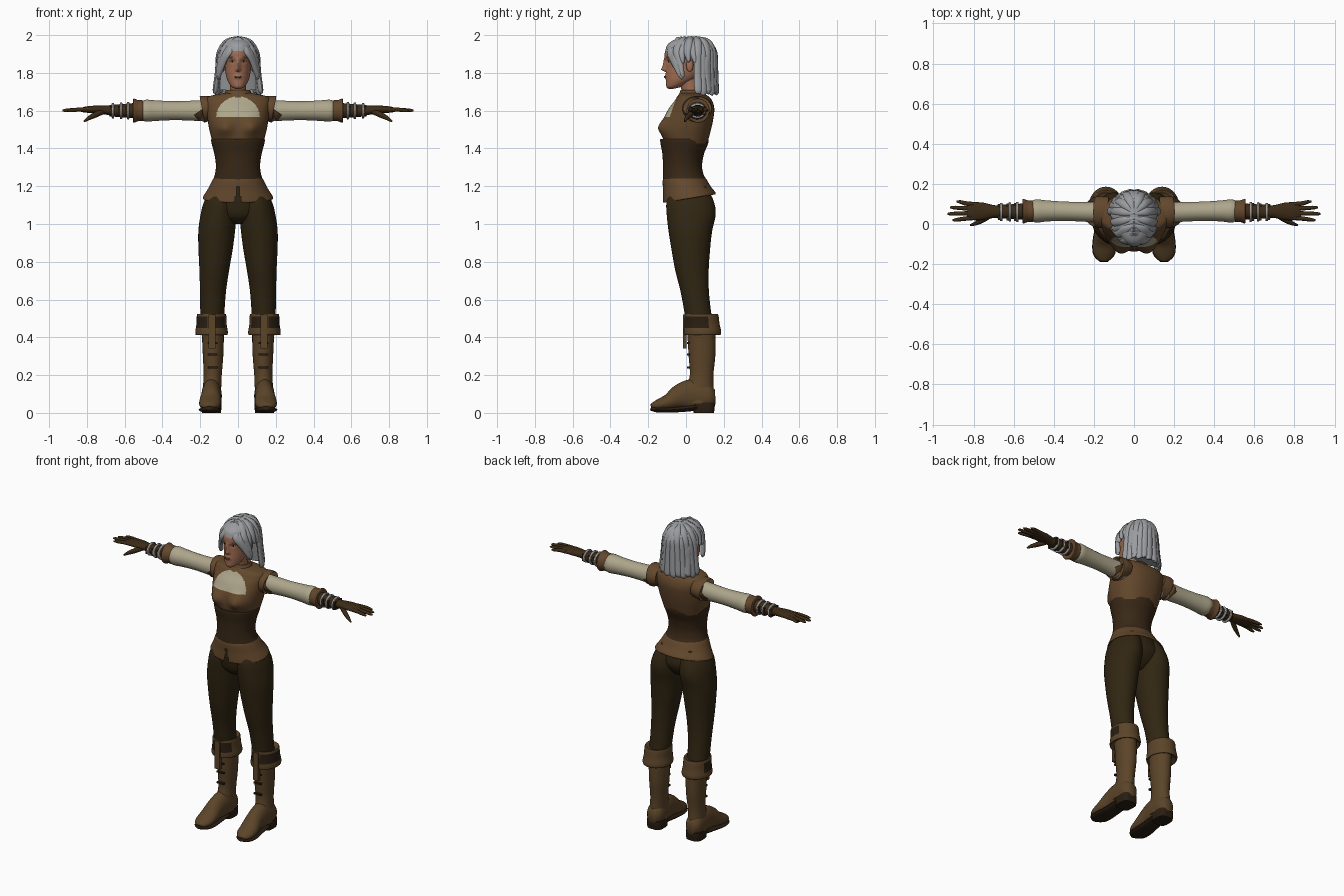
import bpy, bmesh, math
from mathutils import Vector, Matrix


def mat(name, r, g, b):
    m = bpy.data.materials.new(name)
    m.diffuse_color = (r, g, b, 1)
    return m


SKIN = mat("skin", .36, .155, .088)
HAIR = mat("silver_hair", .33, .335, .35)
VEST = mat("vest_leather", .125, .064, .025)
CORSET = mat("corset_leather", .040, .021, .008)
PANTS = mat("trouser_cloth", .030, .019, .006)
BOOT = mat("boot_leather", .105, .058, .022)
CREAM = mat("cream_cloth", .42, .38, .26)
GLOVE = mat("glove_leather", .045, .024, .008)
METAL = mat("buckle_metal", .32, .31, .30)
DARK = mat("dark_trim", .022, .013, .006)


def smooth(keys, n):
    """Catmull-Rom samples through equal-length tuples."""
    out, last = [], len(keys) - 1
    for i in range(n + 1):
        t = i / n * last
        k = min(int(t), last - 1)
        t -= k
        p = [keys[max(0, min(last, k + d))] for d in (-1, 0, 1, 2)]
        out.append(tuple(.5 * (2 * b + (c - a) * t + (2 * a - 5 * b + 4 * c - d) * t * t
                               + (3 * b - a - 3 * c + d) * t ** 3) for a, b, c, d in zip(*p)))
    return out


def finish(name, bm, mats, mirror=False, rule=None, angle=50):
    bmesh.ops.recalc_face_normals(bm, faces=bm.faces)
    me = bpy.data.meshes.new(name)
    bm.to_mesh(me)
    bm.free()
    ob = bpy.data.objects.new(name, me)
    bpy.context.collection.objects.link(ob)
    for m in mats:
        me.materials.append(m)
    if rule:
        for p in me.polygons:
            p.material_index = rule(p.center)
    bpy.ops.object.select_all(action='DESELECT')
    bpy.context.view_layer.objects.active = ob
    ob.select_set(True)
    bpy.ops.object.shade_smooth_by_angle(angle=math.radians(angle))
    if mirror:
        ob.modifiers.new("mirror", 'MIRROR').use_mirror_merge = False
    return ob


def loft(name, rings, mats, cut=None, **kw):
    bm = bmesh.new()
    vs = [[bm.verts.new(p) for p in r] for r in rings]
    n = len(vs[0])
    for a, b in zip(vs, vs[1:]):
        for i in range(n):
            bm.faces.new((a[i], a[(i + 1) % n], b[(i + 1) % n], b[i]))
    bm.faces.new(vs[0])
    bm.faces.new(vs[-1])
    if cut:
        gone = [f for f in bm.faces if cut(f.calc_center_median())]
        bmesh.ops.delete(bm, geom=gone, context='FACES')
    return finish(name, bm, mats, **kw)


def sgn_pow(v, p):
    return math.copysign(abs(v) ** p, v)


def body(name, keys, mats, n=20, seg=40, p=1, warp=None, **kw):
    """Upright form; keys are (z, centre x, half width, front y, back y)."""
    rings = []
    for z, cx, rx, yf, yb in smooth(keys, n):
        ring = []
        for i in range(seg):
            a = 2 * math.pi * i / seg
            v = Vector((cx + rx * sgn_pow(math.cos(a), p),
                        (yf + yb) / 2 + (yb - yf) / 2 * sgn_pow(math.sin(a), p), z))
            ring.append(warp(v) if warp else v)
        rings.append(ring)
    return loft(name, rings, mats, **kw)


def tube(name, keys, mats, up=(0, 0, 1), n=16, seg=16, **kw):
    """Swept form; keys are (x, y, z, half width, half thickness along up)."""
    pts, rings = smooth(keys, n), []
    for i, q in enumerate(pts):
        t = (Vector(pts[min(i + 1, n)][:3]) - Vector(pts[max(i - 1, 0)][:3])).normalized()
        s = t.cross(Vector(up)).normalized()
        u = s.cross(t)
        rings.append([Vector(q[:3]) + s * q[3] * math.cos(a) + u * q[4] * math.sin(a)
                      for a in (2 * math.pi * j / seg for j in range(seg))])
    return loft(name, rings, mats, **kw)


def ball(name, loc, size, m, rot=0, **kw):
    bm = bmesh.new()
    bmesh.ops.create_uvsphere(bm, u_segments=16, v_segments=10, radius=1, matrix=Matrix.Translation(loc)
                              @ Matrix.Rotation(rot, 4, 'Y') @ Matrix.Diagonal((*size, 1)))
    return finish(name, bm, [m], **kw)


def box(name, loc, size, m, **kw):
    bm = bmesh.new()
    bmesh.ops.create_cube(bm, size=1, matrix=Matrix.Translation(loc) @ Matrix.Diagonal((*size, 1)))
    return finish(name, bm, [m], **kw)


def bump(x, z, cx, cz, w, h):
    return math.exp(-((x - cx) / w) ** 2 - ((z - cz) / h) ** 2)


# Head with nose, eye sockets and lips pushed out of the face
def face(v):
    if v.y < -.03:
        ax, t = abs(v.x), (1.885 - v.z) / .068
        rise = t if t < 1 else max(0, 1 - (t - 1) * 5)
        v.y -= .026 * max(0, rise) * math.exp(-(v.x / .012) ** 2)
        v.y += .009 * bump(ax, v.z, .03, 1.862, .016, .012)
        v.y -= .007 * bump(ax, v.z, 0, 1.779, .02, .01)
    return v


body("head", [(1.715, 0, .012, -.092, -.07), (1.728, 0, .036, -.104, -.02), (1.76, 0, .056, -.106, .04),
              (1.80, 0, .066, -.107, .09), (1.84, 0, .071, -.106, .12), (1.88, 0, .075, -.113, .13),
              (1.92, 0, .074, -.108, .13), (1.955, 0, .058, -.075, .11), (1.975, 0, .015, 0, .05)],
     [SKIN], n=70, seg=96, warp=face)
tube("neck", [(0, .035, 1.64, .05, .05), (0, .025, 1.70, .042, .045), (0, .01, 1.77, .042, .05)], [SKIN], up=(0, 1, 0))
ball("eye", (.03, -.087, 1.862), (.014, .006, .006), CREAM, mirror=True)
ball("iris", (.03, -.0915, 1.862), (.006, .003, .006), DARK, mirror=True)
ball("brow", (.032, -.098, 1.884), (.018, .006, .004), HAIR, rot=.12, mirror=True)
ball("lips", (0, -.110, 1.779), (.020, .007, .006), VEST)
ball("ear", (.078, .02, 1.84), (.010, .019, .034), SKIN, mirror=True)

# Hair: under layers and swept locks
body("hair_cap", [(1.915, 0, .085, -.110, .14), (1.95, 0, .08, -.098, .13), (1.975, 0, .055, -.06, .10),
                  (1.992, 0, .012, .01, .04)], [HAIR])
body("hair_back", [(1.71, 0, .112, .07, .155), (1.80, 0, .107, .05, .15), (1.88, 0, .10, .03, .15),
                   (1.95, 0, .07, 0, .12)], [HAIR])
LEVELS = [(1.968, .06, .035, .085), (1.92, .096, .027, .125), (1.87, .107, .027, .13),
          (1.79, .114, .03, .13), (1.705, .124, .036, .127)]
LOCKS = [(10, 17, 4), (26, 13, 4), (44, 8, 4), (62, 4, 3), (78, 3, 3), (93, 3, 3)] + \
        [(a, -1, 5) for a in (108, 121, 134, 147, 160, 174)]
for i, (a0, da, count) in enumerate(LOCKS):
    start = .05 if a0 > 100 else -.05 + a0 * .001
    path = [(0, start, 1.983, .012, .012)]
    for k, (z, rx, ym, ry) in enumerate(LEVELS[:count]):
        a = math.radians(a0 + da * k)
        w = .011 if k == count - 1 and a0 < 100 else .022
        path.append((rx * math.sin(a), ym - ry * math.cos(a), z - .008 * (i % 2), w, .013))
    x, y, z = path[-1][:3]
    path.append((x * .98, y, z - .012, .005, .004))
    a = math.radians(a0 + da)
    tube(f"hair_lock_{i}", path, [HAIR], up=(math.sin(a), -math.cos(a), .7), n=22, seg=10, mirror=True)


# Vest with bust and a cream neckline panel
def bust(v):
    if v.y < 0:
        v.y -= .035 * bump(abs(v.x), v.z, .075, 1.51, .05, .045)
    return v


def neckline(c):
    inside = 1.565 < c.z < 1.675 and abs(c.x) < .115 * math.sqrt(1 - ((c.z - 1.565) / .11) ** 2)
    return 1 if inside and c.y < .0 else 0


body("vest", [(1.425, 0, .132, -.115, .112), (1.46, 0, .142, -.122, .122), (1.51, 0, .154, -.122, .135),
              (1.56, 0, .162, -.115, .145), (1.61, 0, .168, -.092, .15), (1.65, 0, .172, -.062, .14),
              (1.675, 0, .155, -.045, .12), (1.69, 0, .09, -.03, .095), (1.695, 0, .055, -.015, .07)],
     [VEST, CREAM], n=90, seg=160, p=.88, warp=bust, rule=neckline)
body("collar", [(1.67, 0, .085, -.05, .10), (1.69, 0, .072, -.036, .09), (1.708, 0, .064, -.028, .085),
                (1.706, 0, .056, -.02, .077), (1.68, 0, .052, -.015, .07)], [VEST])
tube("shoulder_cap", [(.125, .06, 1.615, .075, .06), (.16, .06, 1.612, .079, .067), (.186, .06, 1.608, .077, .071),
                      (.19, .06, 1.607, .071, .066), (.18, .06, 1.605, .05, .05)], [VEST], seg=32, mirror=True)


# Corset with a pointed lower front, and flared peplum with a front slit
def point(v):
    if v.z < 1.30 and v.y < 0:
        v.z -= .032 * math.exp(-(v.x / .06) ** 2) * (1.30 - v.z) / .06
    return v


body("corset", [(1.24, 0, .130, -.122, .105), (1.265, 0, .122, -.122, .092), (1.31, 0, .117, -.122, .085),
                (1.37, 0, .125, -.125, .095), (1.42, 0, .138, -.134, .115), (1.448, 0, .142, -.136, .120),
                (1.447, 0, .13, -.12, .11)], [CORSET], n=30, seg=64, warp=point)


def hem(v):
    v.z += (v.y * .16 - .004) * max(0, min(1, (1.25 - v.z) / .1))
    return v


body("peplum", [(1.255, 0, .118, -.112, .088), (1.235, 0, .134, -.123, .108), (1.19, 0, .158, -.122, .13),
                (1.145, 0, .185, -.123, .156), (1.14, 0, .18, -.118, .15), (1.19, 0, .152, -.116, .124)],
     [VEST], n=40, seg=128, warp=hem,
     cut=lambda c: c.y < 0 and c.z < 1.195 and abs(c.x) < .006 + (1.195 - c.z) * .14)

# Trousers
body("trouser_hips", [(1.24, 0, .115, -.112, .09), (1.18, 0, .145, -.11, .12), (1.10, 0, .165, -.102, .138),
                      (1.04, 0, .12, -.085, .11), (1.0, 0, .04, -.04, .06)], [PANTS])
body("trouser_leg", [(1.20, .075, .06, -.08, .11), (1.12, .093, .086, -.103, .147), (1.05, .103, .095, -.102, .157),
                     (.96, .113, .097, -.092, .138), (.86, .119, .090, -.076, .127), (.75, .126, .078, -.056, .12),
                     (.63, .133, .068, -.026, .122), (.48, .137, .062, 0, .14)], [PANTS], n=30, mirror=True)

# Boots
body("boot_shaft", [(.49, .138, .062, .0, .155), (.40, .133, .058, .008, .157), (.30, .132, .054, .014, .155),
                    (.20, .134, .048, .02, .145), (.12, .138, .049, .0, .146), (.05, .140, .052, -.01, .150)],
     [BOOT], mirror=True)
body("boot_cuff", [(.43, .138, .062, .01, .16), (.413, .140, .082, -.008, .180), (.43, .140, .086, -.012, .186),
                   (.47, .140, .080, -.010, .178), (.515, .140, .078, -.008, .172), (.524, .140, .072, -.004, .165),
                   (.512, .138, .058, .01, .15)], [BOOT, DARK], n=36, seg=48, mirror=True,
     rule=lambda c: int(.45 < c.z < .508 and c.y < .12 and (c.x > .16 or c.x < .12) and c.x > .07))
box("cuff_strap", (.138, -.007, .43), (.036, .02, .18), BOOT, mirror=True)
for z in (.24, .31, .37):
    box("boot_lace", (.133, .012, z), (.05, .016, .010), DARK, mirror=True)
tube("boot_foot", [(.138, .154, .085, .03, .04), (.139, .12, .085, .052, .07), (.140, .04, .095, .053, .085),
                   (.143, -.03, .085, .052, .068), (.147, -.09, .058, .058, .044), (.150, -.145, .042, .053, .030),
                   (.150, -.178, .034, .03, .018), (.150, -.184, .032, .01, .008)], [BOOT], n=26, seg=24, mirror=True)
tube("boot_sole", [(.141, .06, .03, .050, .018), (.144, -.03, .020, .054, .016), (.148, -.10, .016, .060, .015),
                   (.150, -.155, .018, .053, .015), (.150, -.187, .025, .022, .012)], [DARK], mirror=True)
body("boot_heel", [(0, .140, .050, .04, .148), (.03, .140, .052, .035, .152), (.055, .140, .051, .03, .152)],
     [DARK], p=.6, mirror=True)

# Sleeves, cuffs and bracers
tube("sleeve", [(.14, .06, 1.60, .055, .058), (.22, .06, 1.60, .05, .054), (.33, .063, 1.60, .048, .050),
                (.43, .065, 1.60, .052, .054), (.485, .065, 1.60, .058, .058), (.51, .065, 1.60, .05, .05)],
     [CREAM], seg=32, mirror=True)
tube("sleeve_cuff", [(.495, .064, 1.60, .045, .048), (.505, .064, 1.60, .053, .055), (.53, .064, 1.60, .054, .056),
                     (.55, .064, 1.60, .061, .064), (.556, .064, 1.60, .056, .058), (.55, .064, 1.60, .035, .035)],
     [VEST], seg=28, mirror=True)
tube("bracer", [(.53, .062, 1.60, .042, .042), (.60, .062, 1.60, .037, .036), (.68, .062, 1.60, .034, .030)],
     [GLOVE], seg=24, mirror=True)
for x in (.575, .612, .655):
    r = .045 - (x - .575) * .06
    tube("bracer_ring", [(x, .06, 1.60, r - .01, r - .01), (x + .002, .06, 1.60, r + .004, r),
                         (x + .012, .06, 1.60, r + .004, r), (x + .014, .06, 1.60, r - .01, r - .01)],
         [METAL], seg=24, mirror=True)
    box("bracer_strap", (x + .018, .06, 1.60), (.010, 2 * r - .002, .045), CORSET, mirror=True)

# Gloved hands
tube("glove_palm", [(.66, .062, 1.60, .031, .028), (.70, .062, 1.603, .032, .024), (.75, .063, 1.606, .043, .021),
                    (.80, .064, 1.606, .045, .017), (.83, .066, 1.604, .038, .011)], [GLOVE], seg=20, mirror=True)
for i, (y, tip, dy) in enumerate([(.031, .905, -.010), (.054, .93, -.003), (.076, .918, .006), (.098, .885, .012)]):
    tube(f"glove_finger_{i}", [(.79, y, 1.606, .011, .012), (.84, y + dy * .4, 1.606, .011, .011),
                               (tip - .02, y + dy, 1.602, .009, .009), (tip, y + dy * 1.2, 1.600, .004, .004)],
         [GLOVE], n=10, seg=10, mirror=True)
tube("glove_thumb", [(.715, .045, 1.597, .014, .016), (.755, .02, 1.578, .014, .015), (.79, .003, 1.560, .010, .011),
                     (.815, -.006, 1.543, .005, .005)], [GLOVE], n=10, seg=10, mirror=True)
